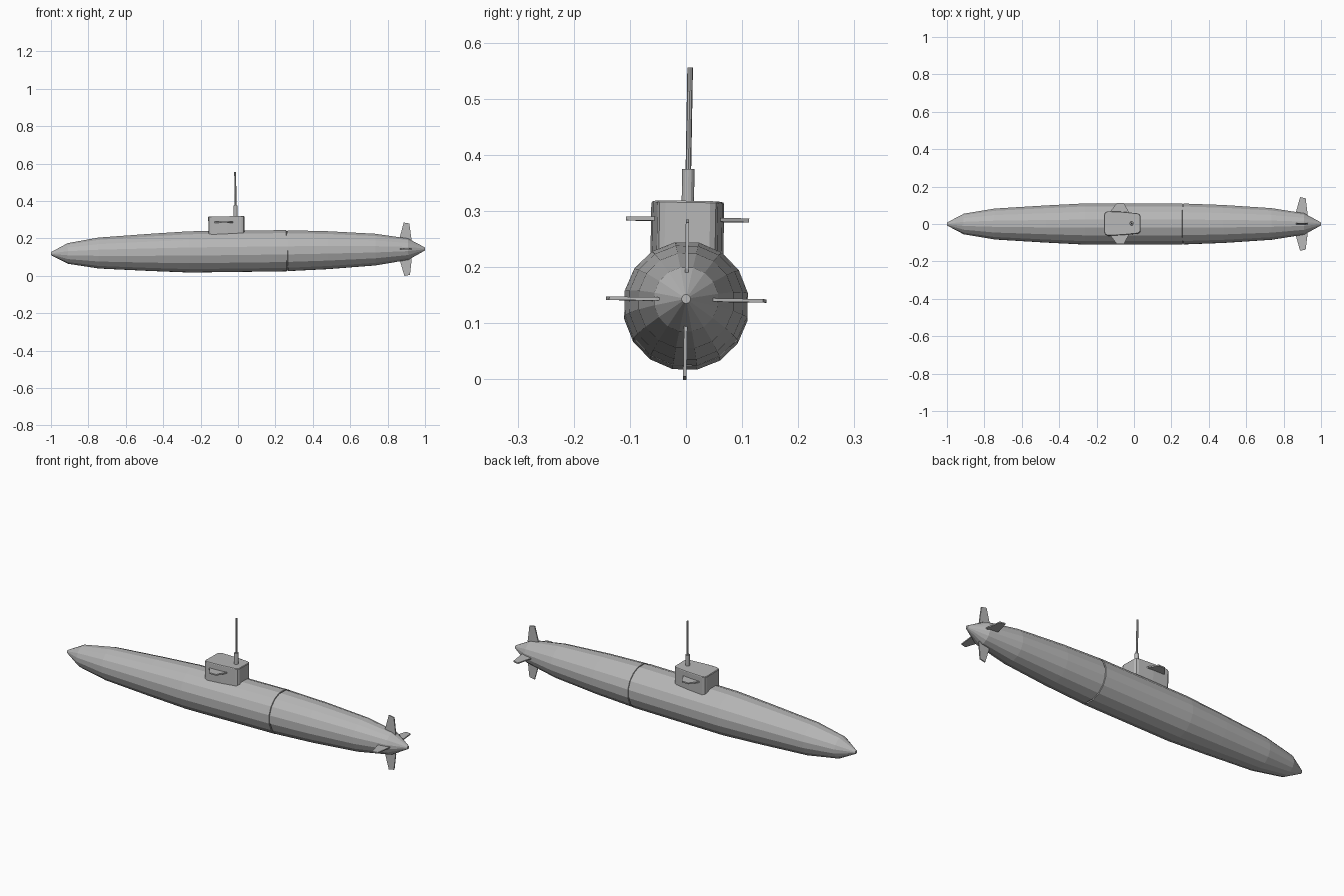
import bpy, bmesh, math
from mathutils import Matrix, Vector

cube = bpy.data.objects.get("Cube")
if cube:
    bpy.data.objects.remove(cube, do_unlink=True)

grey = bpy.data.materials.new("hull_grey")
grey.use_nodes = True
COLOUR = (0.47, 0.47, 0.47, 1)
grey.diffuse_color = COLOUR
grey.node_tree.nodes["Principled BSDF"].inputs["Base Color"].default_value = COLOUR

# Parts are built around the hull axis, then given a slight pitch and roll
POSE = (Matrix.Translation((0, 0, 0.131))
        @ Matrix.Rotation(math.radians(-1), 4, 'X')
        @ Matrix.Rotation(-0.0125, 4, 'Y'))


def finish(name, bm):
    bmesh.ops.recalc_face_normals(bm, faces=bm.faces)
    mesh = bpy.data.meshes.new(name)
    bm.to_mesh(mesh)
    bm.free()
    mesh.materials.append(grey)
    obj = bpy.data.objects.new(name, mesh)
    bpy.context.collection.objects.link(obj)
    obj.matrix_world = POSE
    return obj


def loft(name, rings):
    bm = bmesh.new()
    loops = [[bm.verts.new(p) for p in ring] for ring in rings]
    n = len(loops[0])
    for a, b in zip(loops, loops[1:]):
        for i in range(n):
            j = (i + 1) % n
            bm.faces.new((a[i], a[j], b[j], b[i]))
    bm.faces.new(loops[0])
    bm.faces.new(loops[-1])
    return finish(name, bm)


def plate(name, outline, thickness, transform):
    """Flat fin from an (x, outward) outline."""
    return loft(name, [[transform @ Vector((x, s * thickness / 2, r)) for x, r in outline]
                       for s in (-1, 1)])


def tube(name, x, radius, z0, z1, sides):
    angles = [math.tau * i / sides for i in range(sides)]
    return loft(name, [[(x + radius * math.cos(a), radius * math.sin(a), z)
                        for a in angles] for z in (z0, z1)])


# Hull, with a narrow groove at the rear section joint
SIDES = 16
profile = [(-1, 0.008), (-0.91, 0.056), (-0.745, 0.084), (-0.47, 0.101),
           (-0.26, 0.112), (0.259, 0.112), (0.26, 0.107), (0.265, 0.107),
           (0.266, 0.111), (0.48, 0.103), (0.735, 0.086), (0.91, 0.058), (1, 0.008)]
loft("hull", [[(x, r * math.cos(a), r * math.sin(a))
               for a in [math.tau * (i + 0.5) / SIDES for i in range(SIDES)]]
              for x, r in profile])

# Sail: rounded corners, tapering slightly to the rear
half = [(-0.157, 0.048), (-0.153, 0.058), (-0.14, 0.065), (-0.06, 0.062),
        (0.02, 0.054), (0.031, 0.05), (0.037, 0.04)]
outline = half + [(x, -y) for x, y in reversed(half)]
loft("sail", [[(-0.06 + (x + 0.06) * s, y * s, z) for x, y in outline]
              for z, s in ((0.06, 1), (0.184, 1), (0.187, 0.97))])

# Sail planes
for name, side in (("left_sail_plane", 1), ("right_sail_plane", -1)):
    turn = Matrix.Translation((0, 0, 0.155)) @ Matrix.Rotation(-side * math.pi / 2, 4, 'X')
    plate(name, [(-0.135, 0.05), (-0.09, 0.11), (-0.052, 0.11), (-0.02, 0.05)], 0.007, turn)

# Mast
tube("mast_base", -0.01, 0.011, 0.18, 0.244, 12)
tube("mast", -0.01, 0.005, 0.24, 0.425, 8)

# Four tail fins around the hull
for i, name in enumerate(("top_fin", "right_fin", "bottom_fin", "left_fin")):
    plate(name, [(0.86, 0.04), (0.867, 0.068), (0.888, 0.143), (0.918, 0.137),
                 (0.928, 0.055), (0.925, 0.04)], 0.006,
          Matrix.Rotation(i * math.pi / 2, 4, 'X'))
